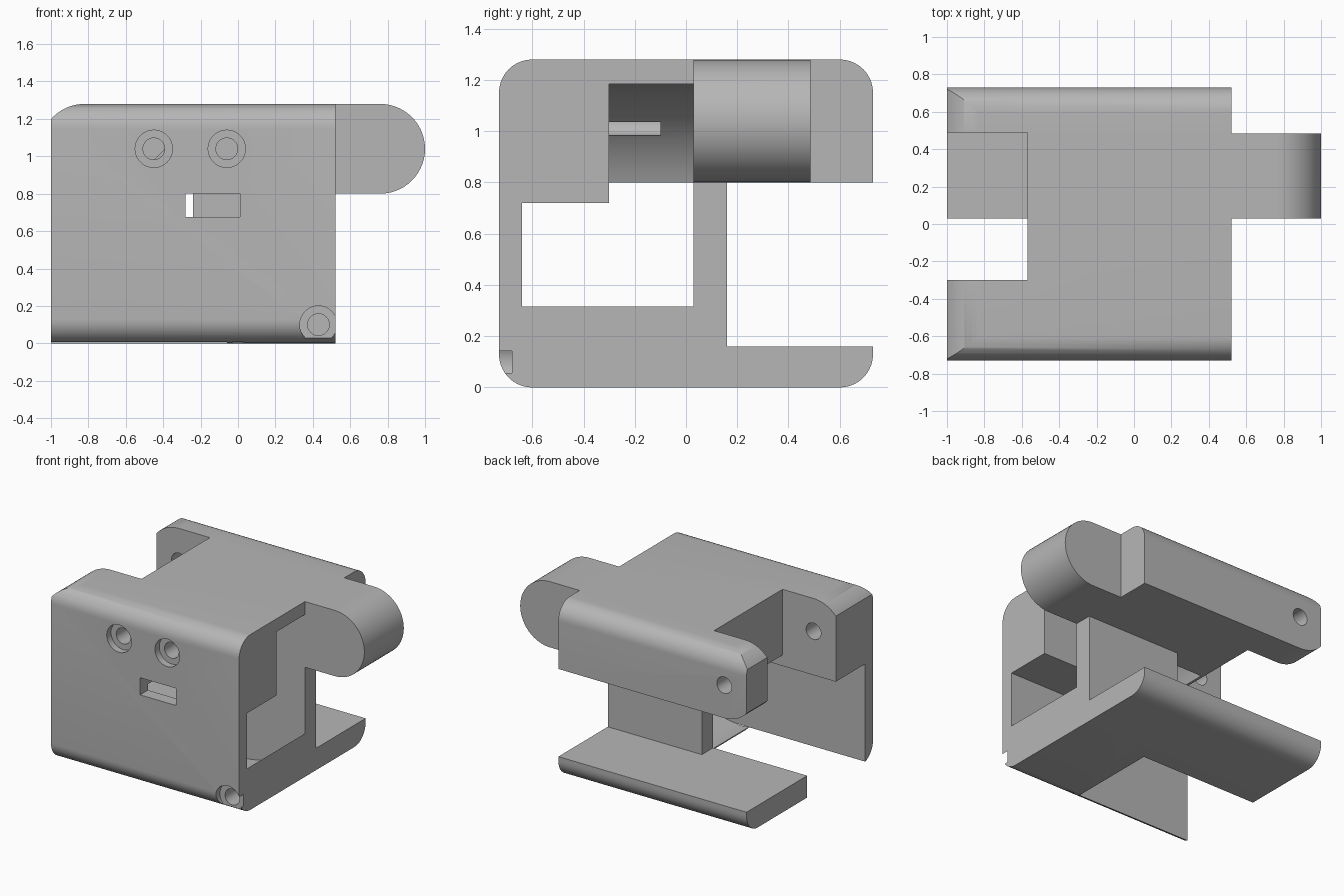
import bpy, bmesh
from math import cos, sin, pi, radians, acos, asin

cube = bpy.data.objects.get("Cube")
if cube:
    bpy.data.objects.remove(cube, do_unlink=True)

grey = bpy.data.materials.new("plain_grey")
grey.use_nodes = True
grey.diffuse_color = (0.47, 0.47, 0.47, 1)
grey.node_tree.nodes["Principled BSDF"].inputs["Base Color"].default_value = grey.diffuse_color


def arc(cx, cy, r, a0, a1, n=24):
    """Points on an arc, angles in radians."""
    return [(cx + r * cos(a0 + (a1 - a0) * i / n), cy + r * sin(a0 + (a1 - a0) * i / n))
            for i in range(n + 1)]


def prism(name, pts, lo, hi, axis):
    """Extrude a 2D outline along x (outline is y,z) or y (outline is x,z)."""
    bm = bmesh.new()
    place = (lambda p, t: (t, p[0], p[1])) if axis == "x" else (lambda p, t: (p[0], t, p[1]))
    a = [bm.verts.new(place(p, lo)) for p in pts]
    b = [bm.verts.new(place(p, hi)) for p in pts]
    bm.faces.new(a)
    bm.faces.new(b[::-1])
    for i in range(len(pts)):
        j = (i + 1) % len(pts)
        bm.faces.new((a[j], a[i], b[i], b[j]))
    bmesh.ops.recalc_face_normals(bm, faces=bm.faces)
    me = bpy.data.meshes.new(name)
    bm.to_mesh(me)
    bm.free()
    me.materials.append(grey)
    ob = bpy.data.objects.new(name, me)
    bpy.context.collection.objects.link(ob)
    return ob


def box(x0, x1, y0, y1, z0, z1):
    return prism("cutter", [(x0, z0), (x1, z0), (x1, z1), (x0, z1)], y0, y1, "y")


def bore(x, z, r, y0, y1):
    return prism("cutter", arc(x, z, r, 0, 2 * pi, 32)[:-1], y0, y1, "y")


def combine(ob, other, op="DIFFERENCE"):
    """Apply a boolean and discard the helper."""
    mod = ob.modifiers.new("bool", "BOOLEAN")
    mod.operation, mod.object, mod.solver = op, other, "EXACT"
    dg = bpy.context.evaluated_depsgraph_get()
    me = bpy.data.meshes.new_from_object(ob.evaluated_get(dg))
    ob.modifiers.clear()
    ob.data = me
    bpy.data.objects.remove(other, do_unlink=True)


# Main block: rounded rectangle drawn along x
R, W, H = 0.13, 0.73, 1.28
outline = []
for i, (cy, cz) in enumerate([(W - R, H - R), (R - W, H - R), (R - W, R), (W - R, R)]):
    outline += arc(cy, cz, R, i * pi / 2, (i + 1) * pi / 2, 10)
body = prism("hinge_block", outline, -1, 0.52, "x")

# Rounded hinge knuckle
knuckle = [(0.3, 0.8)] + arc(0.76, 1.04, 0.24, -pi / 2, pi / 2, 28) + [(0.3, H)]
combine(body, prism("knuckle", knuckle, 0.03, 0.485, "y"), "UNION")

# Round wheel cavity: deep narrow slot, and wide lower chamber
cz, r = 0.595, 0.59
lip = -acos(0.52 / r)
scoop = arc(0, cz, r, lip, -pi / 2 - asin(0.06 / r)) + [(-0.06, -1), (-2, -1)]
lower = [(2, 0.72), (2, 0.315)] + scoop + [(-2, 0.72)]
left = pi - asin((0.8 - cz) / r)
upper = [(2, cz + r), (2, 0.315)] + scoop + [(-2, 0.8)] + arc(0, cz, r, left, pi / 2)
combine(body, prism("cutter", lower, -0.64, 0.03, "y"))
combine(body, prism("cutter", upper, -0.3, 0.03, "y"))

# Rear channel, short inner wall and the notch for a mating knuckle
for b in [(-2, 2, 0.16, 2, 0.16, 0.8),
          (-2, -0.24, 0, 2, 0.16, 0.8),
          (-2, -0.57, -0.3, 0.49, 0.16, 2),
          (-2, -0.57, -0.3, 0.03, -1, 2)]:
    combine(body, box(*b))

# Rounded lug ends
px, pz, pr = -0.82, 1.04, 0.24
top = [(-2, 2), (px, 2)] + arc(px, pz, pr, pi / 2, pi, 20) + [(-2, pz)]
combine(body, prism("cutter", top, -2, 2, "y"))
under = [(-2, 0.6), (-2, pz)] + arc(px, pz, pr, pi, 1.5 * pi, 20) + [(px, 0.6)]
combine(body, prism("cutter", under, 0.3, 2, "y"))

# Pivot hole in the rear lug and a blind one in the front lug
combine(body, bore(px, pz, 0.06, -0.5, 2))

# Counterbored screw holes and the front window
for x, z, deep in [(-0.45, 1.04, -0.1), (-0.06, 1.04, -0.1), (0.43, 0.1, -0.3)]:
    combine(body, bore(x, z, 0.1, -2, -0.68))
    combine(body, bore(x, z, 0.058, -2, deep))
combine(body, box(-0.28, 0.01, -2, -0.2, 0.675, 0.8))

# Smooth the curves, keep hard edges
bpy.ops.object.select_all(action="DESELECT")
body.select_set(True)
bpy.context.view_layer.objects.active = body
bpy.ops.object.shade_smooth_by_angle(angle=radians(30))
